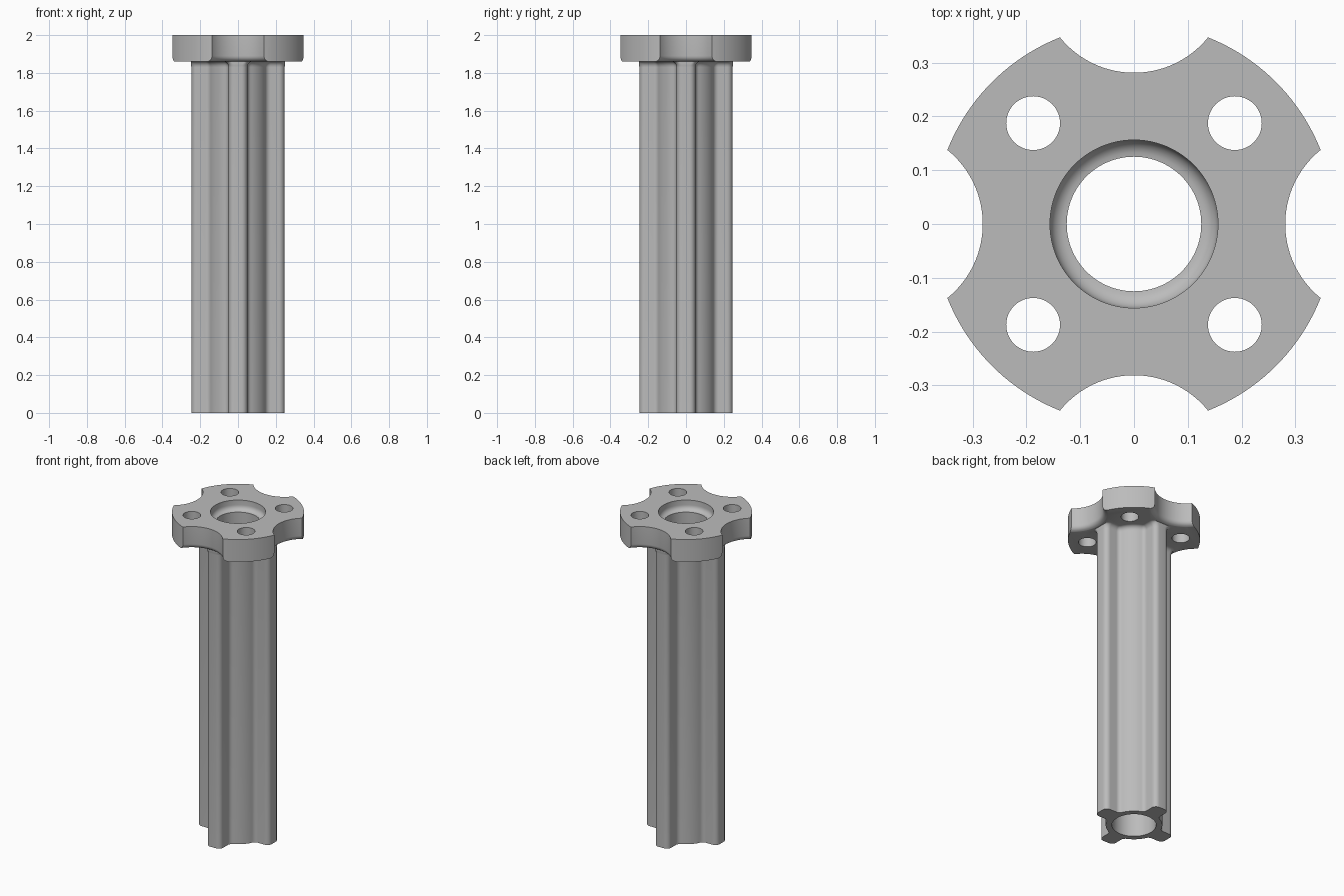
import bpy, bmesh
from math import sin, cos, pi, sqrt, atan2, radians
from mathutils import Matrix, Vector

cube = bpy.data.objects.get("Cube")
if cube:
    bpy.data.objects.remove(cube, do_unlink=True)

HEIGHT, FLANGE_Z = 2.0, 1.86
FLANGE_R, BORE_R, SEAT_R = 0.373, 0.125, 0.156
TIP, ROUND = 0.247, 0.03

metal = bpy.data.materials.new("plain grey")
metal.use_nodes = True
grey = (0.5, 0.5, 0.5, 1)
metal.diffuse_color = grey
metal.node_tree.nodes["Principled BSDF"].inputs["Base Color"].default_value = grey


def loft(name, rings):
    """Closed solid skinned through rings of equal point count."""
    bm = bmesh.new()
    loops = [[bm.verts.new(p) for p in ring] for ring in rings]
    n = len(loops[0])
    for a, b in zip(loops, loops[1:]):
        for i in range(n):
            j = (i + 1) % n
            bm.faces.new((a[i], a[j], b[j], b[i]))
    bm.faces.new(loops[0][::-1])
    bm.faces.new(loops[-1])
    bmesh.ops.recalc_face_normals(bm, faces=bm.faces)
    mesh = bpy.data.meshes.new(name)
    bm.to_mesh(mesh)
    bm.free()
    mesh.materials.append(metal)
    ob = bpy.data.objects.new(name, mesh)
    bpy.context.collection.objects.link(ob)
    return ob


def lathe(name, profile, x=0, y=0, steps=96):
    """Solid of revolution from (radius, z) pairs, bottom to top."""
    turn = [2 * pi * i / steps for i in range(steps)]
    return loft(name, [[(x + r * cos(t), y + r * sin(t), z) for t in turn]
                       for r, z in profile])


def arc(cx, cy, r, a, b, n):
    return [Vector((cx + r * cos(a + (b - a) * i / n),
                    cy + r * sin(a + (b - a) * i / n), 0)) for i in range(n + 1)]


def section(z, grow=0.0):
    """Ring with four rounded ribs, ribs blended into the ring."""
    half, ring, fillet = 0.05 + grow, 0.16 + grow, max(0.03 - grow, 0.006)
    tip = TIP + min(grow, 0.002)
    cy = half + fillet
    cx = sqrt((ring + fillet) ** 2 - cy ** 2)
    a = atan2(cy, cx)
    pts = arc(tip - ROUND, half - ROUND, ROUND, 0, pi / 2, 7)
    pts += arc(cx, cy, fillet, 1.5 * pi, pi + a, 7)
    pts += arc(0, 0, ring, a, pi / 4, 6)[1:]
    mirrored = [Vector((p.x, -p.y, 0)) for p in pts[:-1]][::-1]
    quarter = mirrored + pts
    return [Matrix.Rotation(k * pi / 2, 3, "Z") @ p + Vector((0, 0, z))
            for k in range(4) for p in quarter]


def combine(target, other, operation):
    mod = target.modifiers.new(operation, "BOOLEAN")
    mod.operation, mod.solver, mod.object = operation, "EXACT", other
    bpy.ops.object.select_all(action="DESELECT")
    bpy.context.view_layer.objects.active = target
    target.select_set(True)
    bpy.ops.object.modifier_apply(modifier=mod.name)
    bpy.data.objects.remove(other, do_unlink=True)


# Ribbed shaft, flaring slightly under the flange
quarter_turn = [i * pi / 12 for i in range(7)]
flare = [section(FLANGE_Z - ROUND + ROUND * sin(t), 0.026 * (1 - cos(t)))
         for t in quarter_turn]
body = loft("flanged_shaft", [section(0)] + flare + [section(FLANGE_Z + 0.04, 0.026)])

# Flange disc
flange = lathe("flange", [(FLANGE_R, FLANGE_Z), (FLANGE_R, HEIGHT)], steps=160)
combine(body, flange, "UNION")

# Four side notches with a rounded lower edge
NOTCH_R, NOTCH_C = 0.177, 0.458
notch = [(NOTCH_R + ROUND * (1 - sin(t)), FLANGE_Z + ROUND * (1 - cos(t)))
         for t in quarter_turn]
notch = [(notch[0][0], FLANGE_Z - 0.002)] + notch[1:] + [(NOTCH_R, HEIGHT + 0.1)]
for k in range(4):
    a = k * pi / 2
    combine(body, lathe("notch_cutter", notch, NOTCH_C * cos(a), NOTCH_C * sin(a)),
            "DIFFERENCE")

# Four bolt holes on the diagonals
for k in range(4):
    a = pi / 4 + k * pi / 2
    hole = lathe("bolt_hole_cutter", [(0.05, 1.7), (0.05, HEIGHT + 0.1)],
                 0.265 * cos(a), 0.265 * sin(a), 48)
    combine(body, hole, "DIFFERENCE")

# Through bore with a coved seat at the top
cove = SEAT_R - BORE_R
seat = [(BORE_R + cove * sin(t), HEIGHT - 0.03 - cove * cos(t)) for t in quarter_turn]
combine(body, lathe("bore_cutter", [(BORE_R, -0.1)] + seat + [(SEAT_R, HEIGHT + 0.1)]),
        "DIFFERENCE")

bpy.ops.object.select_all(action="DESELECT")
bpy.context.view_layer.objects.active = body
body.select_set(True)
bpy.ops.object.shade_smooth_by_angle(angle=radians(30))
